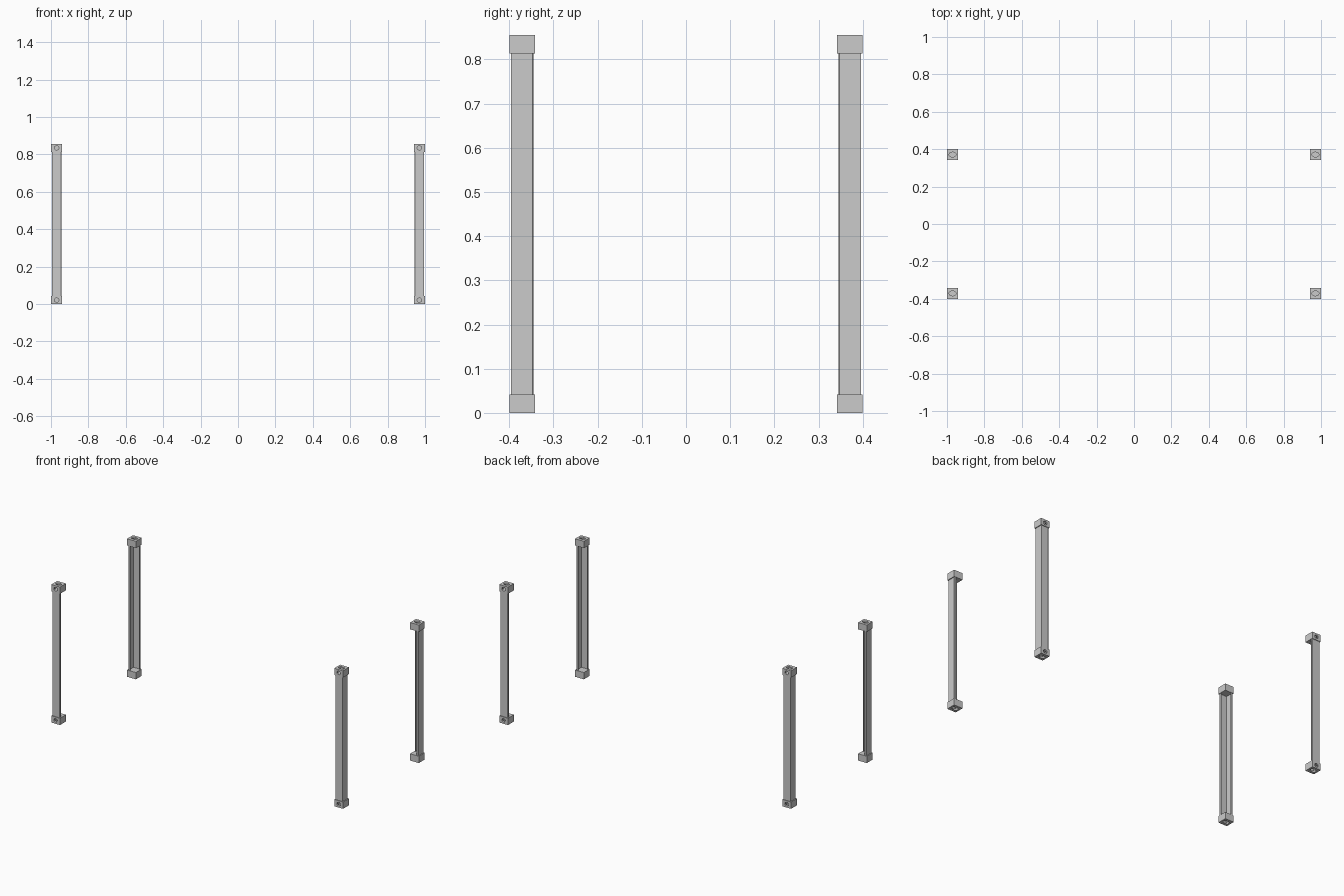
import bpy, bmesh, math
from mathutils import Matrix, Vector

if "Cube" in bpy.data.objects:
    bpy.data.objects.remove(bpy.data.objects["Cube"])

H = 0.855                       # overall height
CX, CY, CZ = 0.06, 0.058, 0.042  # corner fitting size
X1, Y1 = 1.0, 0.4               # outer corner position


def new_object(name, bm):
    bmesh.ops.recalc_face_normals(bm, faces=bm.faces)
    me = bpy.data.meshes.new(name)
    bm.to_mesh(me)
    bm.free()
    ob = bpy.data.objects.new(name, me)
    bpy.context.collection.objects.link(ob)
    return ob


def box(name, lo, hi):
    lo, hi = Vector(lo), Vector(hi)
    bm = bmesh.new()
    bmesh.ops.create_cube(bm, size=1, matrix=Matrix.Translation((lo + hi) / 2)
                          @ Matrix.Diagonal((*(hi - lo), 1)))
    return new_object(name, bm)


def cutter(name, centre, axis, ru, rv, depth=0.03):
    # oval prism along the given axis
    bm = bmesh.new()
    bmesh.ops.create_cone(bm, cap_ends=True, segments=24, radius1=1, radius2=1, depth=depth)
    rot = {'X': Matrix(((0, 0, 1), (1, 0, 0), (0, 1, 0))),
           'Y': Matrix(((1, 0, 0), (0, 0, -1), (0, 1, 0))),
           'Z': Matrix.Identity(3)}[axis].to_4x4()
    bm.transform(Matrix.Translation(centre) @ rot @ Matrix.Diagonal((ru, rv, 1, 1)))
    return new_object(name, bm)


def corner_fitting():
    # hollow block with oval openings on its three outer faces (top version)
    w = 0.009
    x0, y0, z0 = X1 - CX, Y1 - CY, H - CZ
    cx, cy, cz = X1 - CX / 2, Y1 - CY / 2, H - CZ / 2
    ob = box("corner_fitting", (x0, y0, z0), (X1, Y1, H))
    cuts = [box("cavity_cutter", (x0 + w, y0 + w, z0 + w), (X1 - w, Y1 - w, H - w)),
            cutter("end_hole_cutter", (X1, cy, cz), 'X', 0.0125, 0.011),
            cutter("side_hole_cutter", (cx, Y1, cz), 'Y', 0.0125, 0.011),
            cutter("top_hole_cutter", (cx, cy, H), 'Z', 0.019, 0.013)]
    for c in cuts:
        m = ob.modifiers.new("cut", 'BOOLEAN')
        m.operation, m.solver, m.object = 'DIFFERENCE', 'EXACT', c
    dg = bpy.context.evaluated_depsgraph_get()
    me = bpy.data.meshes.new_from_object(ob.evaluated_get(dg))
    for o in [ob] + cuts:
        bpy.data.objects.remove(o)
    return me


def post_mesh():
    # angle section, open toward the inside, with small turned lips
    xo, yo, xi, yi = X1 - 0.005, Y1 - 0.004, X1 - CX + 0.004, Y1 - CY + 0.003
    t, lip = 0.004, 0.012
    pts = [(xo, yo), (xi + 0.002, yo), (xi, yo - 0.002), (xi, yo - lip), (xi + t, yo - lip),
           (xi + t, yo - t), (xo - t, yo - t), (xo - t, yi + t), (xo - lip, yi + t),
           (xo - lip, yi), (xo - 0.002, yi), (xo, yi + 0.002)]
    bm = bmesh.new()
    f = bm.faces.new([bm.verts.new((x, y, CZ)) for x, y in pts])
    r = bmesh.ops.extrude_face_region(bm, geom=[f])
    bmesh.ops.translate(bm, vec=(0, 0, H - 2 * CZ),
                        verts=[v for v in r["geom"] if isinstance(v, bmesh.types.BMVert)])
    ob = new_object("corner_post", bm)
    me = ob.data
    bpy.data.objects.remove(ob)
    return me


def place(name, mesh, sx, sy, flip=False):
    # mirrored copy with corrected normals
    me = mesh.copy()
    sz = -1 if flip else 1
    me.transform(Matrix.Translation((0, 0, H if flip else 0)) @ Matrix.Diagonal((sx, sy, sz, 1)))
    if sx * sy * sz < 0:
        me.flip_normals()
    bpy.context.collection.objects.link(bpy.data.objects.new(name, me))


fitting, post = corner_fitting(), post_mesh()
for sx, side in ((-1, "left"), (1, "right")):
    for sy, end in ((-1, "front"), (1, "back")):
        place(f"{end}_{side}_post", post, sx, sy)
        place(f"{end}_{side}_top_fitting", fitting, sx, sy)
        place(f"{end}_{side}_bottom_fitting", fitting, sx, sy, True)
